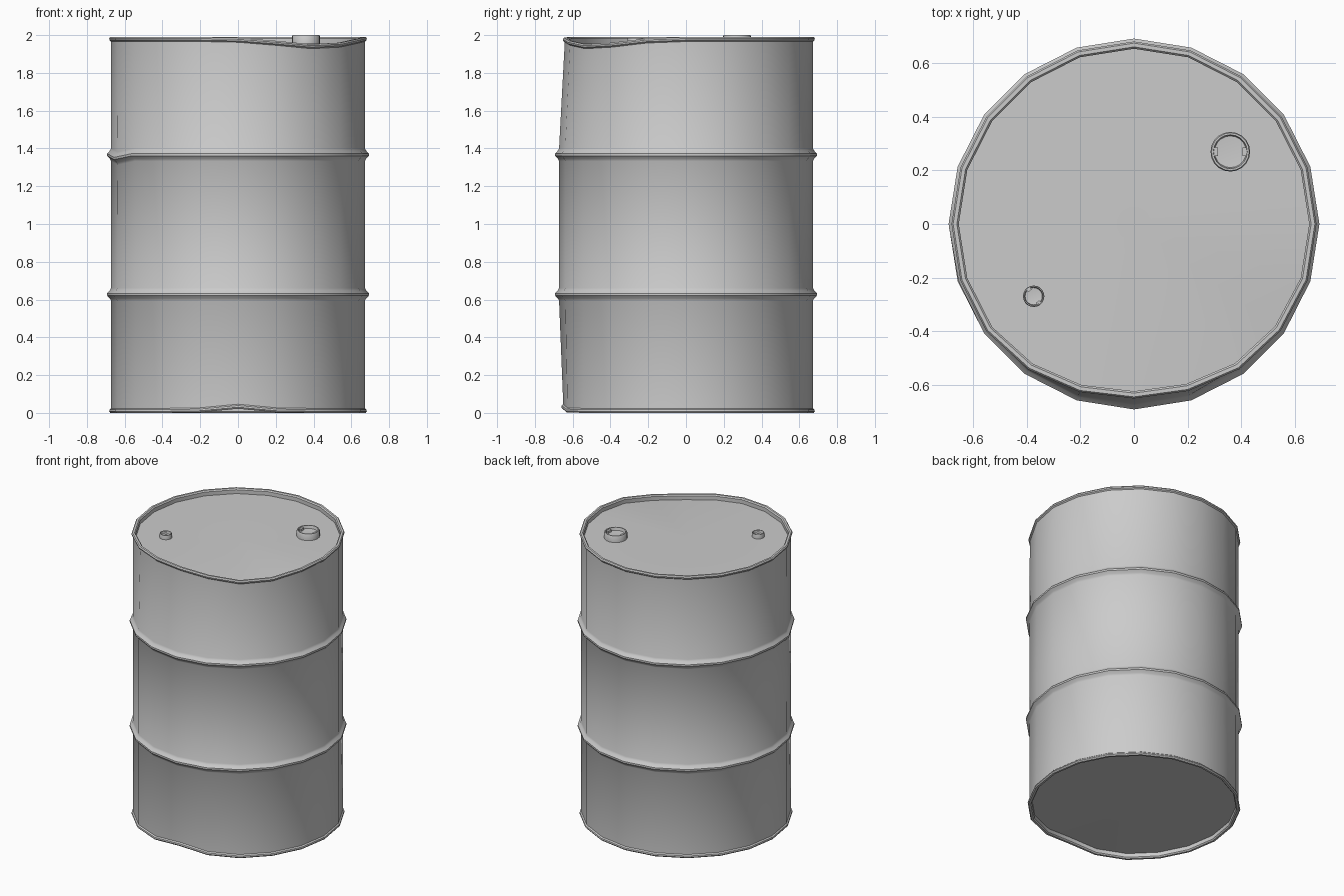
import bpy, bmesh
from math import sin, cos, pi, radians

if "Cube" in bpy.data.objects:
    bpy.data.objects.remove(bpy.data.objects["Cube"])

SIDES = 20

# Dents by side number: (inward shift, vertical shift)
TOP_DENTS = {13: (-.01, 0), 14: (-.022, 0), 15: (-.03, -.004), 16: (-.026, -.02),
             17: (-.012, -.038), 18: (-.004, -.03), 19: (0, -.008)}
BOTTOM_DENTS = {14: (-.012, .003), 15: (-.022, .022), 16: (-.012, .003)}
RIB_DENTS = {11: (-.003, -.02)}


def revolve(name, profile, sides, centre=(0, 0), dent=None, turn=0.0):
    """Spin an (r, z) profile round z; r = 0 ends become poles."""
    bm = bmesh.new()
    rings = []
    for r, z in profile:
        if r == 0:
            rings.append([bm.verts.new((centre[0], centre[1], z))])
            continue
        ring = []
        for i in range(sides):
            dr, dz = dent(i, z) if dent else (0, 0)
            a = 2 * pi * i / sides + turn
            ring.append(bm.verts.new((centre[0] + (r + dr) * cos(a),
                                      centre[1] + (r + dr) * sin(a), z + dz)))
        rings.append(ring)
    for lo, hi in zip(rings, rings[1:]):
        for i in range(sides):
            j = (i + 1) % sides
            if len(lo) == 1:
                bm.faces.new((lo[0], hi[j], hi[i]))
            elif len(hi) == 1:
                bm.faces.new((lo[i], lo[j], hi[0]))
            else:
                bm.faces.new((lo[i], lo[j], hi[j], hi[i]))
    bmesh.ops.recalc_face_normals(bm, faces=bm.faces)
    return finish(name, bm)


def finish(name, bm):
    mesh = bpy.data.meshes.new(name)
    bm.to_mesh(mesh)
    bm.free()
    obj = bpy.data.objects.new(name, mesh)
    bpy.context.collection.objects.link(obj)
    bpy.ops.object.select_all(action='DESELECT')
    obj.select_set(True)
    bpy.context.view_layer.objects.active = obj
    bpy.ops.object.shade_smooth_by_angle(angle=radians(35))
    return obj


def drum_dent(i, z):
    if z > 1.9:
        return TOP_DENTS.get(i, (0, 0))
    if z < .1:
        return BOTTOM_DENTS.get(i, (0, 0))
    if 1.3 < z < 1.45:
        return RIB_DENTS.get(i, (0, 0))
    return 0, 0


def rib(z):
    return [(.672, z - .034), (.678, z - .022), (.693, z - .006),
            (.693, z + .006), (.678, z + .022), (.672, z + .034)]


# Drum shell: recessed base, rolled rims, two ribs, recessed lid
rim_low = [(.655, .035), (.655, .008), (.662, 0), (.676, 0), (.682, .008), (.68, .017), (.672, .024)]
rim_high = [(r, 1.99 - z) for r, z in reversed(rim_low)]
profile = [(0, .035)] + rim_low + rib(.627) + rib(1.367) + rim_high + [(0, 1.955)]
revolve("drum_shell", profile, SIDES, dent=drum_dent)


# Bungs: shallow cup with two grip lugs inside
def bung(name, x, y, r, top, turn):
    base = 1.95
    revolve(name, [(0, base), (r, base), (r, top - .006), (r * .95, top), (r * .86, top),
                   (r * .8, top - .02), (0, top - .024)], 20, (x, y))
    for k in (0, 1):
        a = turn + k * pi
        bm = bmesh.new()
        bmesh.ops.create_cube(bm, size=1)
        for v in bm.verts:
            u, w = v.co.x * r * .25 + r * .74, v.co.y * r * .42
            v.co = (x + u * cos(a) - w * sin(a), y + u * sin(a) + w * cos(a),
                    top - .014 + v.co.z * .018)
        finish(f"{name}_lug_{k + 1}", bm)


bung("large_bung", .36, .27, .074, 2.0, 0)
bung("small_bung", -.375, -.27, .04, 1.985, radians(125))
